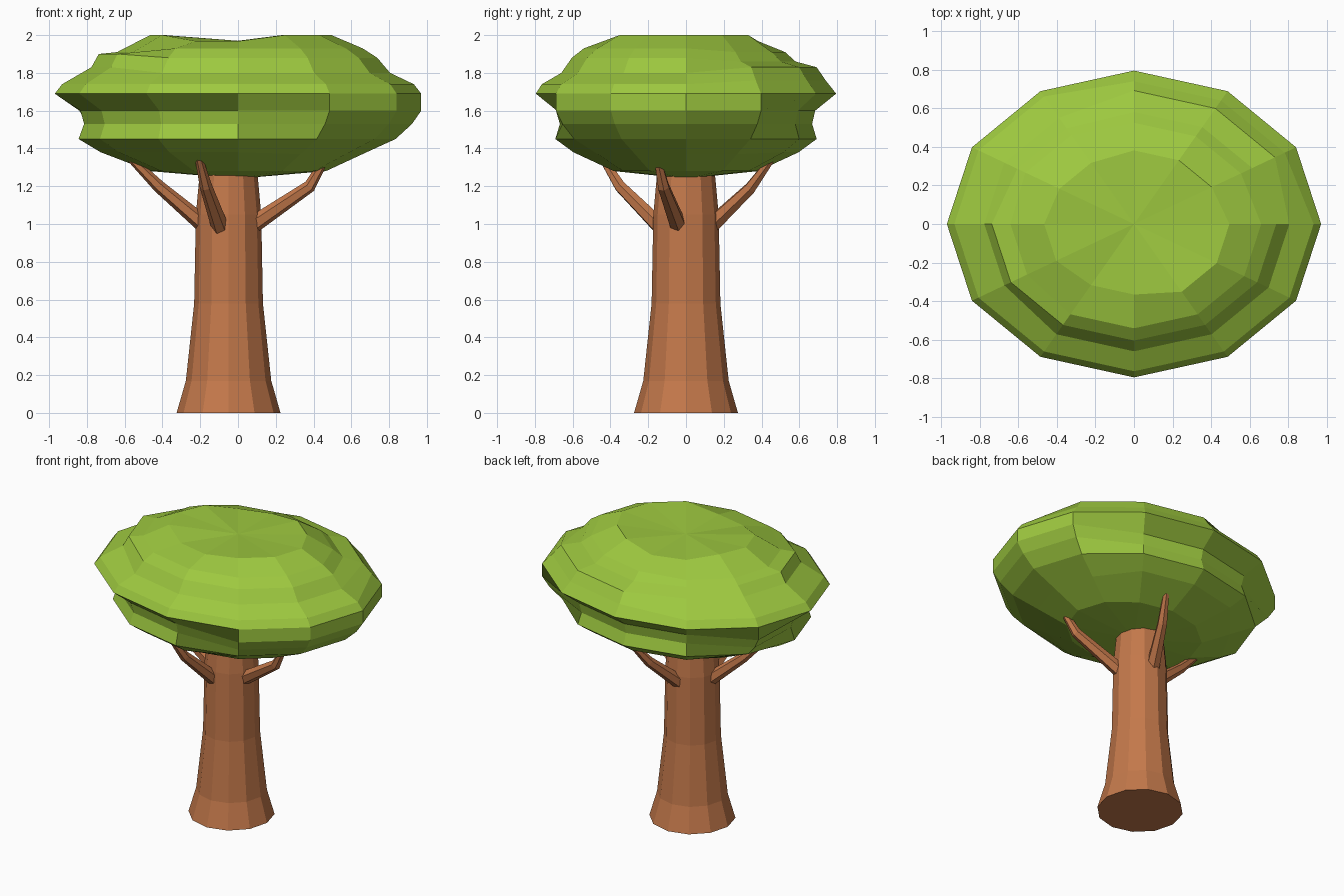
import bpy, bmesh, math
from mathutils import Vector

if "Cube" in bpy.data.objects:
    bpy.data.objects.remove(bpy.data.objects["Cube"])


def material(name, color):
    m = bpy.data.materials.new(name)
    m.diffuse_color = (*color, 1)
    m.use_nodes = True
    m.node_tree.nodes["Principled BSDF"].inputs["Base Color"].default_value = m.diffuse_color
    return m


LEAF = material("leaf green", (0.34, 0.58, 0.05))
BARK = material("bark brown", (0.55, 0.19, 0.07))


def finish(bm, name, mat):
    bmesh.ops.remove_doubles(bm, verts=bm.verts, dist=0.0005)
    bmesh.ops.recalc_face_normals(bm, faces=bm.faces)
    me = bpy.data.meshes.new(name)
    bm.to_mesh(me)
    bm.free()
    me.materials.append(mat)
    ob = bpy.data.objects.new(name, me)
    bpy.context.collection.objects.link(ob)
    return ob


def tube(name, path, sides):
    """Closed faceted tube through (point, radius, ring normal) stations."""
    bm = bmesh.new()
    rings = []
    for p, r, d in path:
        q = Vector((0, 0, 1)).rotation_difference(Vector(d).normalized())
        rings.append([bm.verts.new(Vector(p) + q @ Vector((
            r * math.cos(i * math.tau / sides),
            r * math.sin(i * math.tau / sides), 0))) for i in range(sides)])
    for a, b in zip(rings, rings[1:]):
        for i in range(sides):
            j = (i + 1) % sides
            bm.faces.new((a[i], a[j], b[j], b[i]))
    bm.faces.new(rings[0][::-1])
    bm.faces.new(rings[-1])
    return finish(bm, name, BARK)


# Trunk: flared twelve-sided column
UP = (0, 0, 1)
tube("trunk", [((-0.05, 0, z), r, UP) for z, r in
               ((0, 0.275), (0.17, 0.226), (0.58, 0.182), (1.05, 0.173),
                (1.3, 0.15))], 12)


# Branches: base, elbow and tip, tapering into the leaves
def branch(name, base, elbow, tip):
    b, e, t = Vector(base), Vector(elbow), Vector(tip)
    tube(name, [(b, 0.047, e - b), (e, 0.033, t - b), (t, 0.02, t - e)], 6)


branch("front_branch", (-0.09, -0.12, 0.97), (-0.17, -0.35, 1.2), (-0.21, -0.45, 1.36))
branch("left_branch", (-0.16, 0.0, 0.98), (-0.42, -0.04, 1.2), (-0.58, -0.07, 1.36))
branch("right_branch", (0.07, -0.04, 0.99), (0.38, -0.12, 1.2), (0.46, -0.15, 1.34))
branch("back_branch", (-0.05, 0.12, 0.98), (0.05, 0.34, 1.19), (0.11, 0.45, 1.34))

# Canopy: twelve columns, each following one (radius, height) outline
WAIST = [(.48, 1.28), (.75, 1.38), (.87, 1.45), (.84, 1.53), (.86, 1.6), (1, 1.69),
         (.96, 1.74), (.8, 1.83), (.72, 1.88), (.67, 1.91), (.46, 2.0)]
ROUND = [(.48, 1.28), (.68, 1.37), (.86, 1.45), (.95, 1.53), (1, 1.6), (1, 1.69),
         (.96, 1.74), (.83, 1.8), (.76, 1.88), (.68, 1.93), (.51, 2.0)]
LEDGE = WAIST[:5] + [(1, 1.69), (.93, 1.76), (.87, 1.83), (.73, 1.86), (.66, 1.91), (.48, 2.0)]
STEP = WAIST[:7] + [(.8, 1.83), (.76, 1.9), (.66, 1.91), (.48, 2.0)]
BULGE = ROUND[:5] + LEDGE[5:]
BACK = ROUND[:5] + WAIST[5:]
FRONT = WAIST[:6] + ROUND[6:10] + [(.46, 2.0)]
outlines = [ROUND, BULGE, LEDGE, LEDGE, WAIST, BACK, STEP, STEP, FRONT, FRONT, ROUND, ROUND]

bm = bmesh.new()
columns = []
for k, outline in enumerate(outlines):
    a = k * math.tau / 12
    pts = [(0, 1.24)] + outline + [(0, 1.97)]
    if k in (3, 4, 8, 9):  # shallow dip across the crown
        pts[-2] = (pts[-2][0], 1.968)
    columns.append([bm.verts.new((0.97 * r * math.cos(a), 0.795 * r * math.sin(a), z))
                    for r, z in pts])
for k, a in enumerate(columns):
    b = columns[(k + 1) % 12]
    for i in range(len(a) - 1):
        bm.faces.new((a[i], b[i], b[i + 1], a[i + 1]))
finish(bm, "canopy", LEAF)
